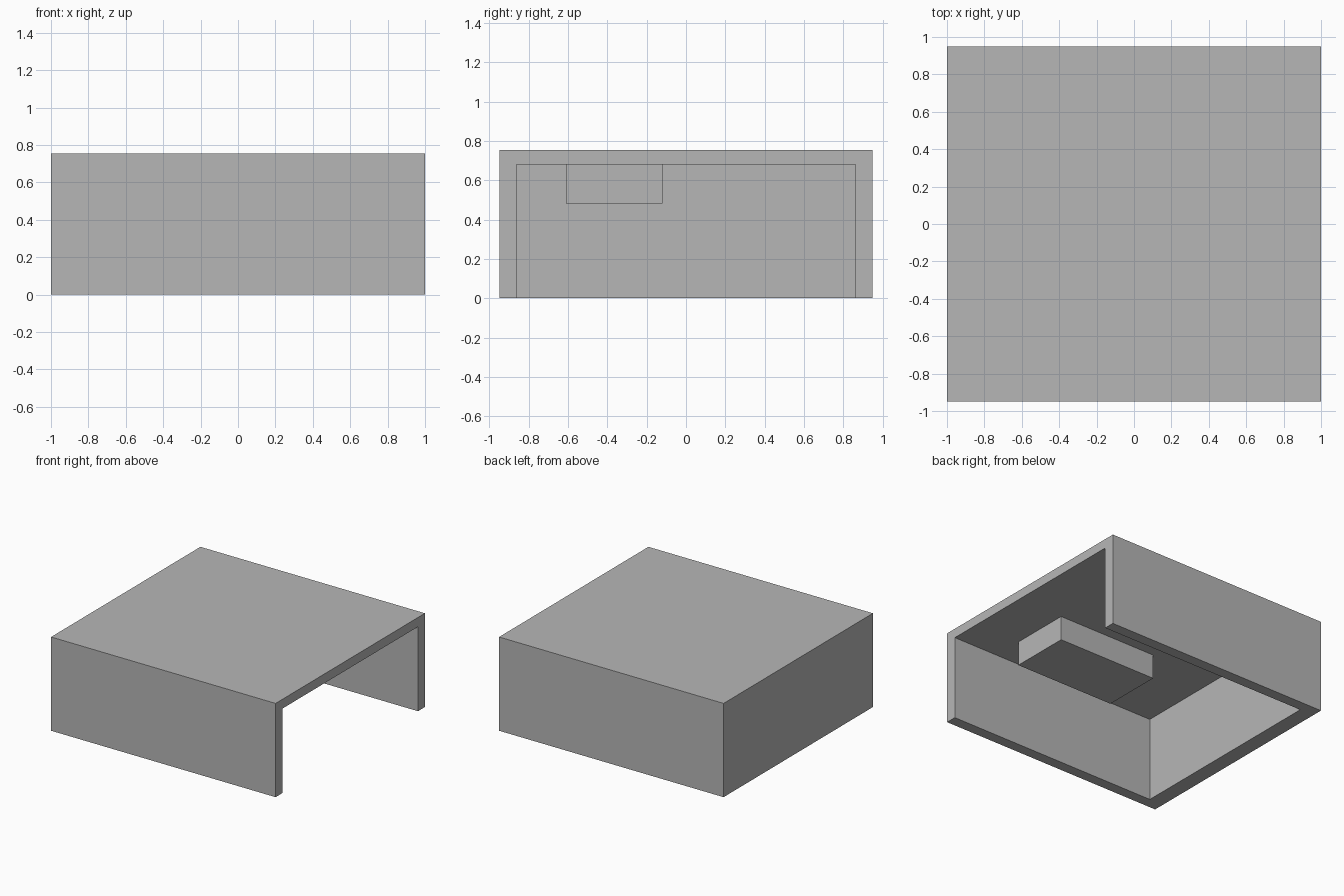
import bpy
from mathutils import Vector

default = bpy.data.objects.get("Cube")
if default:
    bpy.data.objects.remove(default, do_unlink=True)

GREY = (0.47, 0.47, 0.47, 1.0)
grey = bpy.data.materials.new("plain_grey")
grey.use_nodes = True
grey.diffuse_color = GREY
grey.node_tree.nodes["Principled BSDF"].inputs["Base Color"].default_value = GREY


def box(name, low, high):
    """Axis-aligned box between two opposite corners."""
    low, high = Vector(low), Vector(high)
    bpy.ops.mesh.primitive_cube_add(size=1)
    obj = bpy.context.object
    obj.name = obj.data.name = name
    size, centre = high - low, (low + high) / 2
    for v in obj.data.vertices:
        v.co = v.co * size + centre
    obj.data.materials.append(grey)
    return obj


HALF_DEPTH, HEIGHT, CEILING = 0.95, 0.755, 0.68

# Housing: a block hollowed out from below and through its +x side
housing = box("housing", (-1, -HALF_DEPTH, 0), (1, HALF_DEPTH, HEIGHT))
cutter = box("hollow_cutter", (-0.875, -0.862, -0.5), (1.5, 0.862, CEILING))
cutter.hide_render = True

bpy.ops.object.select_all(action="DESELECT")
housing.select_set(True)
bpy.context.view_layer.objects.active = housing
hollow = housing.modifiers.new("hollow", "BOOLEAN")
hollow.operation = "DIFFERENCE"
hollow.solver = "EXACT"
hollow.object = cutter
bpy.ops.object.modifier_apply(modifier=hollow.name)
bpy.data.objects.remove(cutter, do_unlink=True)

# Block hanging from the ceiling
box("ceiling_block", (-0.285, -0.61, 0.483), (0.6, -0.12, CEILING))
